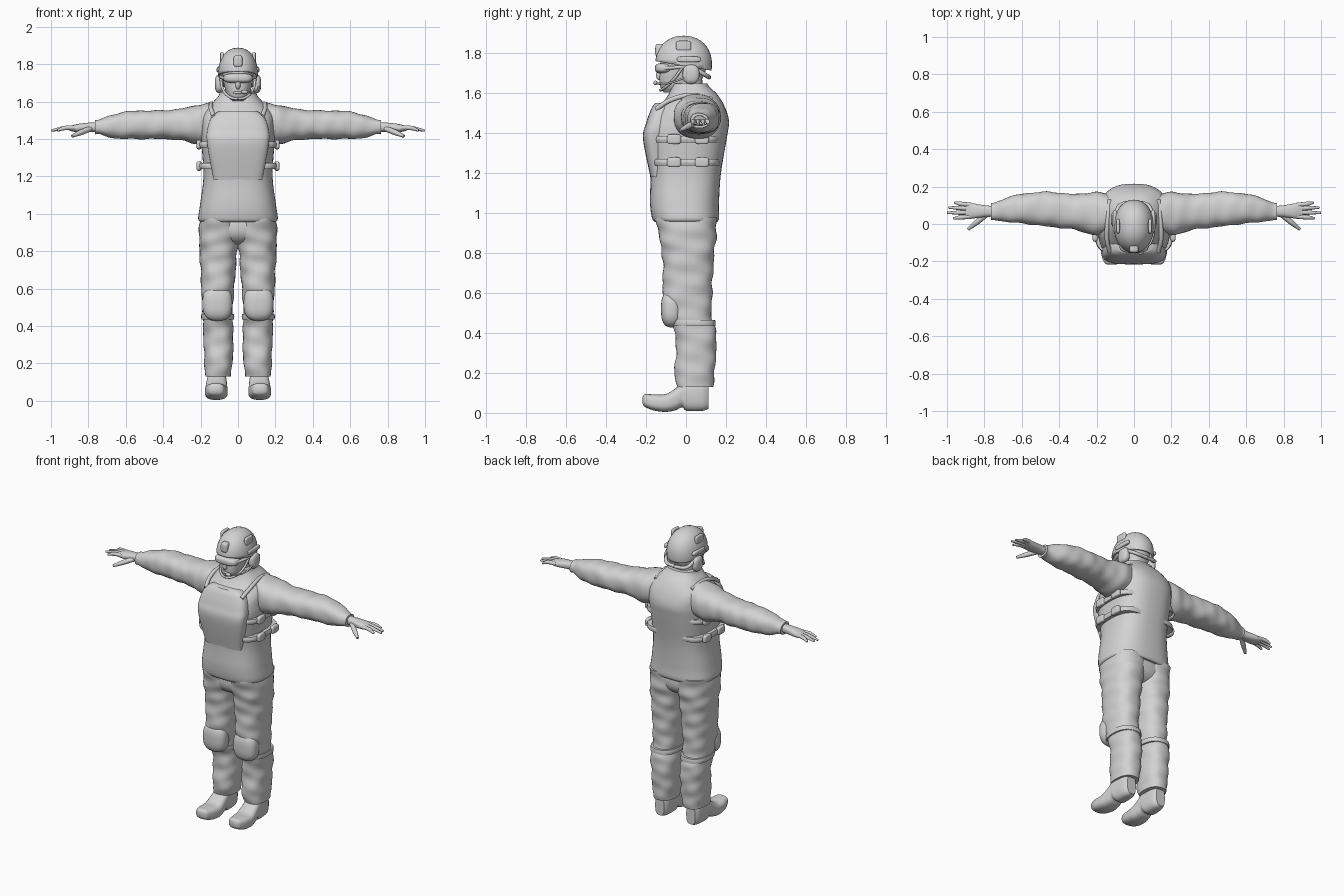
import bpy, bmesh, math
from mathutils import Vector

cube = bpy.data.objects.get("Cube")
if cube:
    bpy.data.objects.remove(cube, do_unlink=True)

GREY = bpy.data.materials.new("plain_grey")
GREY.use_nodes = True
GREY.diffuse_color = (.65, .65, .65, 1)
GREY.node_tree.nodes["Principled BSDF"].inputs["Base Color"].default_value = GREY.diffuse_color


def finish(name, bm, mirror=False):
    """Turn a bmesh into a smooth shaded, optionally mirrored object."""
    bmesh.ops.recalc_face_normals(bm, faces=bm.faces[:])
    for face in bm.faces:
        face.smooth = True
    mesh = bpy.data.meshes.new(name)
    bm.to_mesh(mesh)
    bm.free()
    mesh.set_sharp_from_angle(angle=math.radians(50))
    mesh.materials.append(GREY)
    obj = bpy.data.objects.new(name, mesh)
    bpy.context.collection.objects.link(obj)
    if mirror:
        obj.modifiers.new("mirror", 'MIRROR').use_mirror_merge = False
    return obj


def power_of(value, exponent):
    return math.copysign(abs(value) ** exponent, value)


def smooth_rows(rows, steps=7):
    """Catmull-Rom interpolation through the section rows."""
    vectors = [Vector(row) for row in rows]
    padded = [vectors[0]] + vectors + [vectors[-1]]
    result = []
    for a, b, c, d in zip(padded, padded[1:], padded[2:], padded[3:]):
        for i in range(steps):
            t = i / steps
            result.append(b + (c - a) * t / 2 + (a - b * 2.5 + c * 2 - d / 2) * t * t
                          + ((b - c) * 3 + d - a) * t ** 3 / 2)
    return result + [vectors[-1]]


def loft(name, axis, rows, power=2.4, wrinkle=0, mirror=False, segments=36):
    """Rounded sections: position, first axis low/high, second axis low/high."""
    bm = bmesh.new()
    rings = []
    for t, u_low, u_high, v_low, v_high in smooth_rows(rows):
        ring = []
        for i in range(segments):
            angle = math.tau * i / segments
            fold = math.sin(t * 70 + angle * 2) + math.sin(t * 43 - angle * 3)
            size = (1 + wrinkle * fold) / 2
            u = (u_low + u_high) / 2 + (u_high - u_low) * size * power_of(math.cos(angle), 2 / power)
            v = (v_low + v_high) / 2 + (v_high - v_low) * size * power_of(math.sin(angle), 2 / power)
            place = {"x": (t, u, v), "y": (u, t, v), "z": (u, v, t)}[axis]
            ring.append(bm.verts.new(place))
        rings.append(ring)
    for low, high in zip(rings, rings[1:]):
        for i in range(segments):
            j = (i + 1) % segments
            bm.faces.new((low[i], low[j], high[j], high[i]))
    bm.faces.new(rings[0])
    bm.faces.new(rings[-1])
    return finish(name, bm, mirror)


def body(name, rows, **options):
    """Loft centred on x: height, half width, front, back."""
    return loft(name, "z", [(z, -w, w, front, back) for z, w, front, back in rows], **options)


def blob(name, centre, radii, power=2, mirror=False, cut=None):
    """Rounded lump; a higher power makes it boxier."""
    bm = bmesh.new()
    bmesh.ops.create_uvsphere(bm, u_segments=32, v_segments=20, radius=1)
    for vert in bm.verts:
        length = sum(abs(c) ** power for c in vert.co) ** (1 / power)
        vert.co = Vector(c / length * r + o for c, r, o in zip(vert.co, radii, centre))
    if cut:
        bmesh.ops.bisect_plane(bm, geom=bm.verts[:] + bm.edges[:] + bm.faces[:],
                               plane_co=cut[0], plane_no=cut[1], clear_inner=True)
    return finish(name, bm, mirror)


def tube(name, points, radius, tip=1, sides=(1, -1)):
    """Round cord through points, made once for each listed side."""
    for side in sides:
        curve = bpy.data.curves.new(name, 'CURVE')
        curve.dimensions = '3D'
        curve.bevel_depth = radius
        curve.bevel_resolution = 3
        curve.use_fill_caps = True
        curve.resolution_u = 6
        spline = curve.splines.new('BEZIER')
        spline.bezier_points.add(len(points) - 1)
        for point, (x, y, z) in zip(spline.bezier_points, points):
            point.co = (x * side, y, z)
            point.handle_left_type = point.handle_right_type = 'AUTO'
        spline.bezier_points[-1].radius = tip
        curve.materials.append(GREY)
        label = name if len(sides) == 1 else name + ("_left" if side > 0 else "_right")
        bpy.context.collection.objects.link(bpy.data.objects.new(label, curve))


# Jacket, vest and its straps
body("jacket", [(.955, .2, -.155, .155), (.975, .213, -.17, .165), (1.05, .203, -.18, .165),
                (1.2, .185, -.18, .175), (1.38, .195, -.205, .205), (1.46, .195, -.19, .215),
                (1.53, .19, -.135, .195), (1.59, .14, -.09, .16), (1.63, .105, -.075, .12),
                (1.65, .098, -.07, .105)], power=2.6, segments=48)
body("vest_front", [(1.18, .13, -.178, -.1), (1.37, .165, -.215, -.1), (1.45, .165, -.2, -.08),
                    (1.52, .14, -.175, -.07), (1.55, .1, -.155, -.06)], power=3.2)
tube("shoulder_strap", [(.13, -.15, 1.52), (.145, -.08, 1.565), (.14, .03, 1.59), (.13, .13, 1.57)], .012)
for level, z in (("upper", 1.37), ("lower", 1.255)):
    body(level + "_side_strap", [(z - .016, .208, -.165, .17), (z, .212, -.168, .173),
                                 (z + .016, .208, -.165, .17)], power=4, segments=64)
    for end, y in (("front", -.06), ("rear", .08)):
        blob(f"{level}_{end}_buckle", (.208, y, z), (.014, .035, .025), 4, mirror=True)

# Sleeves and hands
loft("sleeves", "x", [(.08, -.04, .15, 1.43, 1.6), (.2, -.06, .17, 1.375, 1.585),
                      (.32, -.03, .16, 1.395, 1.56), (.45, -.015, .172, 1.4, 1.552),
                      (.57, 0, .165, 1.4, 1.55), (.67, .01, .145, 1.405, 1.53),
                      (.74, .02, .115, 1.425, 1.505), (.765, .022, .112, 1.425, 1.5)],
     wrinkle=.018, mirror=True)
loft("palms", "x", [(.74, .04, .095, 1.44, 1.49), (.8, .037, .1, 1.437, 1.487),
                    (.86, .03, .11, 1.437, 1.48), (.9, .034, .112, 1.443, 1.469)], mirror=True)
fingers = {"index": (.04, .965, .03), "middle": (.062, 1, .06), "ring": (.083, .992, .088), "little": (.102, .96, .115)}
for label, (base, reach, spread) in fingers.items():
    tube(label + "_finger", [(.87, base, 1.46), (.93, (base + spread) / 2, 1.458), (reach, spread, 1.445)], .012, .5)
tube("thumb", [(.79, .05, 1.455), (.84, .01, 1.435), (.887, -.028, 1.415)], .015, .55)

# Trousers
blob("trouser_seat", (0, .005, .93), (.18, .14, .1), 2.5)
loft("trouser_legs", "z", [(.13, .04, .175, -.045, .135), (.2, .03, .18, -.058, .143),
                           (.3, .025, .183, -.05, .15), (.4, .027, .188, -.055, .152),
                           (.47, .03, .188, -.085, .13), (.58, .022, .195, -.115, .13),
                           (.7, .012, .2, -.115, .135), (.8, .004, .206, -.12, .142),
                           (.88, -.01, .208, -.135, .15), (.98, -.01, .205, -.15, .155)],
     wrinkle=.02, mirror=True)
blob("knee_pads", (.11, -.072, .52), (.08, .053, .092), 2.7, mirror=True)
loft("knee_pad_straps", "z", [(.435, .022, .195, -.075, .148), (.45, .02, .197, -.08, .148),
                              (.465, .022, .195, -.085, .146)], mirror=True)

# Boots with a raised toe and a heel step
loft("boots", "y", [(-.217, .095, .142, .045, .08), (-.205, .077, .16, .03, .093),
                    (-.16, .062, .175, .012, .093), (-.1, .055, .177, .005, .095),
                    (-.05, .058, .172, .014, .125), (-.02, .06, .168, .028, .15),
                    (.005, .06, .167, .01, .16), (.08, .065, .16, .01, .16),
                    (.112, .08, .145, .02, .14)], power=2.8, mirror=True)

# Head and face
body("neck", [(1.57, .075, -.06, .085), (1.7, .065, -.05, .08)])
body("head", [(1.603, .03, -.11, -.02), (1.63, .056, -.128, .04), (1.67, .07, -.133, .08),
              (1.72, .08, -.13, .1), (1.78, .085, -.125, .105)])
blob("nose", (0, -.132, 1.69), (.014, .018, .025))
blob("mouth", (0, -.125, 1.648), (.026, .012, .009))
blob("goggles", (0, -.11, 1.725), (.078, .045, .026), 3)
tube("goggle_strap", [(.07, -.11, 1.725), (.09, -.04, 1.73), (.09, .05, 1.735)], .009)

# Helmet and its fittings
helmet = blob("helmet", (0, -.012, 1.745), (.107, .142, .143), 2.15, cut=((0, 0, 1.735), (0, .17, 1)))
shell = helmet.modifiers.new("shell", 'SOLIDIFY')
shell.thickness = .01
blob("helmet_front_mount", (0, -.132, 1.815), (.024, .022, .032), 4)
blob("helmet_side_rails", (.102, .015, 1.77), (.012, .06, .014), 4, mirror=True)
blob("helmet_side_plates", (.086, -.012, 1.838), (.01, .038, .025), 5, mirror=True)

# Headset, chin strap and nape strap
blob("ear_cups", (.1, .025, 1.695), (.024, .042, .048), 2.6, mirror=True)
tube("chin_strap", [(.095, -.01, 1.74), (.078, -.07, 1.66), (.035, -.118, 1.62), (0, -.128, 1.615)], .007)
tube("nape_strap", [(.095, .05, 1.72), (.075, .1, 1.69), (0, .115, 1.68)], .011)
tube("microphone_boom", [(.112, 0, 1.68), (.095, -.09, 1.65), (.045, -.148, 1.65)], .005, sides=(1,))
blob("microphone", (.035, -.152, 1.652), (.018, .011, .011))
